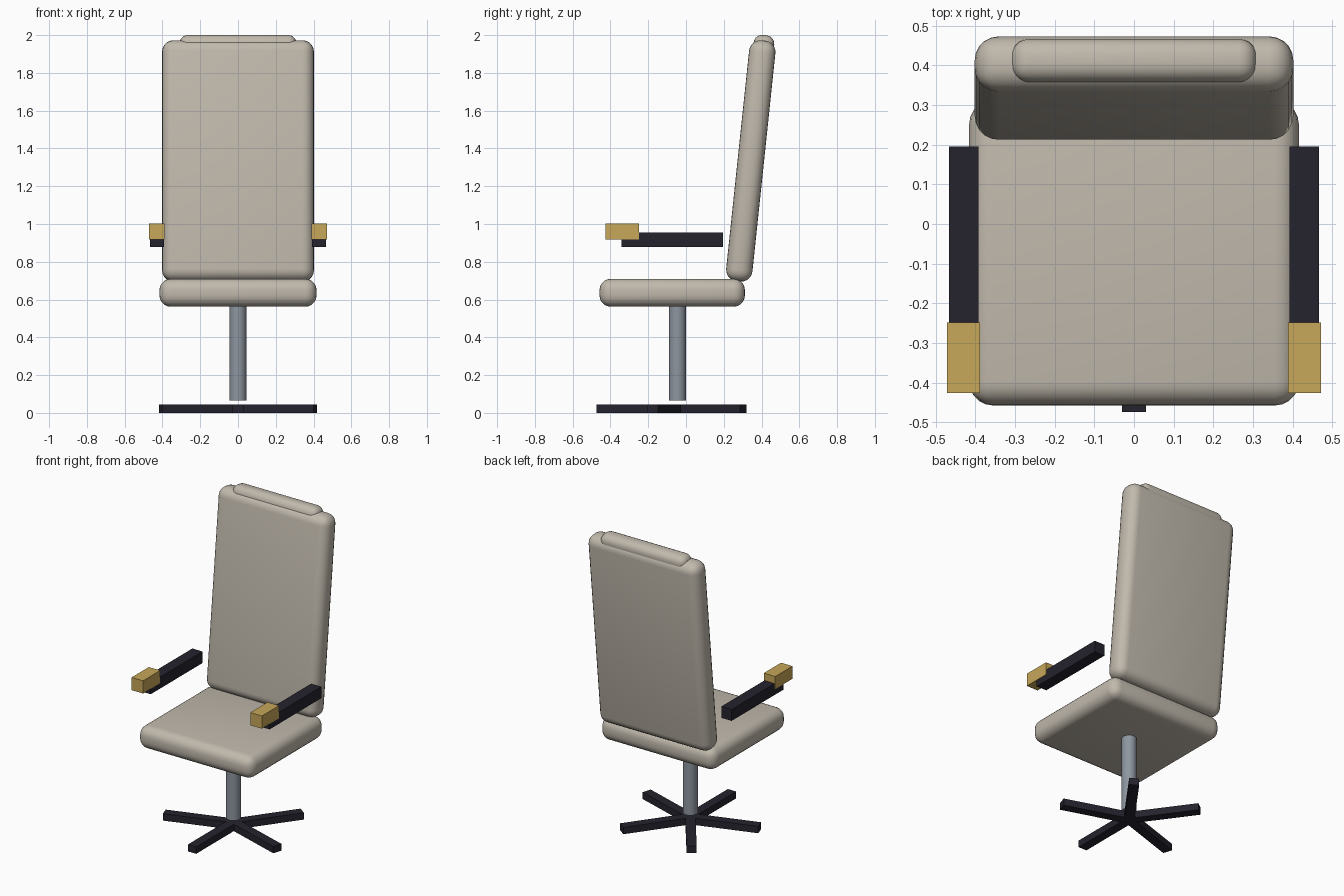
import bpy, math
from mathutils import Matrix, Vector

if "Cube" in bpy.data.objects:
    bpy.data.objects.remove(bpy.data.objects["Cube"])


def material(name, rgb):
    m = bpy.data.materials.new(name)
    m.diffuse_color = (*rgb, 1)
    m.use_nodes = True
    m.node_tree.nodes["Principled BSDF"].inputs["Base Color"].default_value = m.diffuse_color
    return m


CREAM = material("cream_upholstery", (0.53, 0.485, 0.415))
DARK = material("dark_plastic", (0.018, 0.017, 0.027))
STEEL = material("steel_grey", (0.27, 0.305, 0.35))
GOLD = material("gold_brown", (0.57, 0.385, 0.10))


def box(name, centre, size, mat, tilt=0.0, radius=0.0):
    """Box with optional tilt about x and rounded edges."""
    bpy.ops.mesh.primitive_cube_add(size=1)
    ob = bpy.context.object
    ob.name = name
    ob.data.transform(Matrix.Diagonal((*size, 1)))
    ob.location = centre
    ob.rotation_euler.x = tilt
    ob.data.materials.append(mat)
    if radius:
        bev = ob.modifiers.new("rounding", 'BEVEL')
        bev.width = radius
        bev.segments = 5
        bpy.ops.object.modifier_apply(modifier=bev.name)
        bpy.ops.object.shade_smooth_by_angle(angle=math.radians(40))
    return ob


# Cushions
TILT = math.radians(-6)
box("seat", (0, -0.073, 0.636), (0.832, 0.77, 0.148), CREAM, radius=0.06)
box("backrest", (0, 0.343, 1.334), (0.804, 0.14, 1.282), CREAM, TILT, 0.06)
box("headrest", (0, 0.41, 1.93), (0.62, 0.11, 0.14), CREAM, TILT, 0.045)

# Armrests with front pads
for side, s in (("left", -1), ("right", 1)):
    box(side + "_armrest", (s * 0.43, -0.073, 0.917), (0.074, 0.536, 0.075), DARK)
    box(side + "_arm_pad", (s * 0.43, -0.338, 0.96), (0.083, 0.178, 0.083), GOLD)

# Central column
HUB_Y = -0.045
bpy.ops.mesh.primitive_cylinder_add(vertices=32, radius=0.045, depth=0.515,
                                    location=(0, HUB_Y, 0.3225))
column = bpy.context.object
column.name = "column"
column.data.materials.append(STEEL)
bpy.ops.object.shade_smooth_by_angle(angle=math.radians(40))

# Five-star base, one leg pointing forward
for i in range(5):
    a = math.radians(-90 + 72 * i)
    pos = Vector((math.cos(a) * 0.215, HUB_Y + math.sin(a) * 0.215, 0.0225))
    leg = box("base_leg_%d" % (i + 1), pos, (0.43, 0.06, 0.045), DARK)
    leg.rotation_euler.z = a
